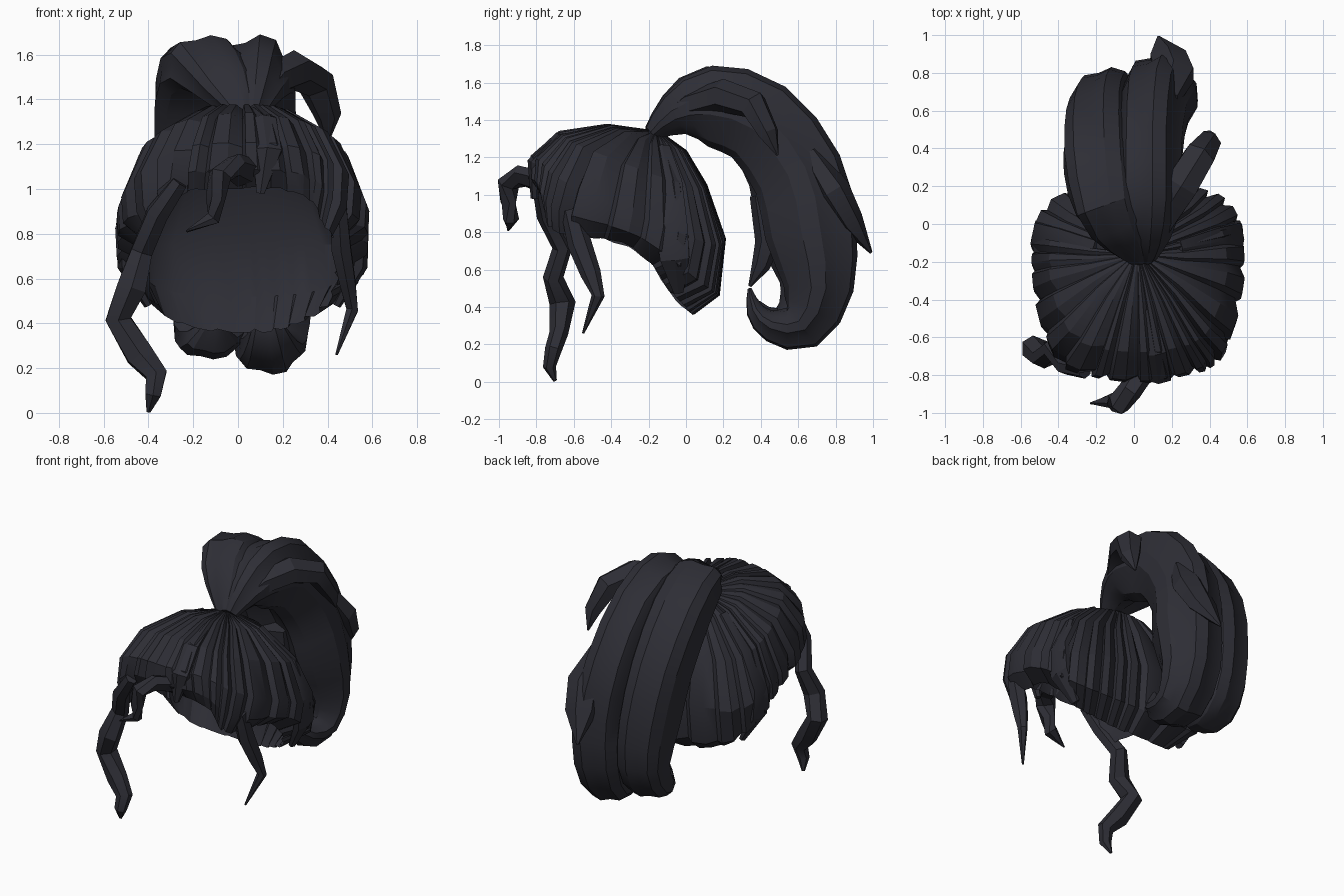
import bpy, bmesh, math, random
from mathutils import Vector

random.seed(4)
hair = bpy.data.materials.new("dark_charcoal")
hair.diffuse_color = (0.027, 0.027, 0.036, 1)


def catmull(a, b, c, d, t):
    return tuple(0.5 * (2*q + (r-p)*t + (2*p-5*q+4*r-s)*t*t + (3*q-p-3*r+s)*t**3)
                 for p, q, r, s in zip(a, b, c, d))


def finish(name, bm, angle=28):
    bmesh.ops.recalc_face_normals(bm, faces=bm.faces)
    me = bpy.data.meshes.new(name)
    bm.to_mesh(me)
    bm.free()
    ob = bpy.data.objects.new(name, me)
    bpy.context.collection.objects.link(ob)
    me.materials.append(hair)
    bpy.ops.object.select_all(action='DESELECT')
    ob.select_set(True)
    bpy.context.view_layer.objects.active = ob
    bpy.ops.object.shade_smooth_by_angle(angle=math.radians(angle))
    return ob


def lock(name, pts, sides=6, sub=1, ridge=0.0, wide=(1, 0, 0)):
    """Tapered strand; each point is x, y, z, half width, half thickness."""
    path = []
    for i in range(len(pts) - 1):
        a, d = pts[max(i-1, 0)], pts[min(i+2, len(pts)-1)]
        path += [catmull(a, pts[i], pts[i+1], d, k/sub) for k in range(sub)]
    path.append(pts[-1])
    bm = bmesh.new()
    rings = []
    scale = [1 - ridge * (0, 1, 0.25)[j % 3] * random.uniform(0.5, 1.3) for j in range(sides)]
    for i, p in enumerate(path):
        c = Vector(p[:3])
        t = (Vector(path[min(i+1, len(path)-1)][:3]) - Vector(path[max(i-1, 0)][:3])).normalized()
        w = Vector(wide)
        w = (w - t * w.dot(t)).normalized()
        n = t.cross(w)
        ring = []
        for j in range(sides):
            a = 2 * math.pi * (j + 0.5) / sides
            ring.append(bm.verts.new(c + scale[j] * (w * max(p[3], .004) * math.cos(a)
                                                     + n * max(p[4], .004) * math.sin(a))))
        rings.append(ring)
    for r, s in zip(rings, rings[1:]):
        for j in range(sides):
            k = (j + 1) % sides
            bm.faces.new((r[j], r[k], s[k], s[j]))
    bm.faces.new(rings[0])
    bm.faces.new(rings[-1])
    return finish(name, bm)


# Gathered cap: rings from the knot to the hairline, keyed from the front round to the back
RINGS = [
    [(0, -.22, 1.35), (.03, -.21, 1.35), (.05, -.2, 1.34), (.06, -.17, 1.33), (.05, -.13, 1.32), (0, -.11, 1.32)],
    [(0, -.42, 1.37), (.11, -.41, 1.37), (.2, -.36, 1.345), (.25, -.2, 1.28), (.17, -.05, 1.24), (0, 0, 1.23)],
    [(0, -.67, 1.33), (.2, -.65, 1.31), (.36, -.56, 1.25), (.465, -.22, 1.12), (.36, .05, 1.03), (0, .1, 1.05)],
    [(0, -.82, 1.2), (.25, -.78, 1.18), (.45, -.65, 1.07), (.555, -.24, .88), (.46, .12, .74), (0, .2, .77)],
    [(0, -.83, 1.08), (.27, -.79, 1.06), (.44, -.69, .92), (.55, -.26, .78), (.45, .08, .53), (0, .17, .47)],
    [(0, -.77, 1.0), (.27, -.76, .98), (.39, -.69, .79), (.44, -.3, .73), (.35, -.06, .45), (0, .04, .36)],
]


def ring_point(ring, u):
    loop = ring + [(-x, y, z) for x, y, z in ring[-2:0:-1]]
    n = len(loop)
    i = int(u * n)
    p = Vector(catmull(*[loop[(i + k) % n] for k in (-1, 0, 1, 2)], u * n - i))
    p.x += 0.02
    return p


def even(f):
    """Turn a share of the full circle into a place along the unevenly spaced keys."""
    g = min(f, 1 - f) * 360
    u = g / 25 if g < 50 else 2 + (g - 50) / 130 * 3
    return u / 10 if f < .5 else (1 - u / 10) % 1


CLUMPS = 27
widths = [random.uniform(0.5, 1.6) for _ in range(CLUMPS)]
heights = [random.uniform(0.5, 1.4) for _ in range(CLUMPS)]
total = sum(widths)
mid = Vector((0.02, -.3, .85))
us = [even((sum(widths[:c]) + widths[c] * f) / total) for c in range(CLUMPS) for f in (0, .14, .6)]


def bridge(bm, a, b):
    for j in range(len(a)):
        k = (j + 1) % len(a)
        bm.faces.new((a[j], a[k], b[k], b[j]))


bm = bmesh.new()
grid = []
for r, ring in enumerate(RINGS):
    row = []
    for j, u in enumerate(us):
        p = ring_point(ring, u)
        # overlapping clumps: a sharp crease, then a rounded ridge
        rise = (-0.022, 0.012, 0.014)[j % 3] * heights[j // 3] * (0, .6, 1, 1, 1, .5)[r]
        p += (p - mid).normalized() * rise
        if r == 5:
            p.z += 0.03 * (heights[j // 3] - .95)
        row.append(bm.verts.new(p))
    grid.append(row)
# smooth inside lining, joined at the hairline
for r in (4, 3, 2, 1):
    row = []
    for u in us:
        p = ring_point(RINGS[r], u)
        row.append(bm.verts.new(p + (mid - p).normalized() * (0, .04, .06, .08, .08)[r]))
    grid.append(row)
for a, b in zip(grid, grid[1:]):
    bridge(bm, a, b)
bm.faces.new(grid[0])
bm.faces.new(grid[-1])
finish("hair_cap", bm)

# Ponytail: two big curling locks side by side
lock("ponytail_left", [
    (.03, -.18, 1.33, .06, .05), (-.04, -.07, 1.46, .14, .09), (-.14, .1, 1.55, .19, .14),
    (-.18, .33, 1.43, .21, .18), (-.18, .53, 1.13, .2, .21), (-.15, .61, .8, .19, .22),
    (-.13, .66, .52, .18, .16), (-.13, .58, .36, .17, .12), (-.12, .46, .33, .12, .07),
    (-.1, .38, .42, .03, .02)], sides=15, sub=2, ridge=.12)
lock("ponytail_right", [
    (.06, -.18, 1.33, .06, .05), (.07, -.06, 1.43, .13, .12), (.08, .13, 1.475, .18, .22),
    (.08, .39, 1.39, .18, .24), (.1, .6, 1.11, .19, .25), (.14, .67, .8, .2, .25),
    (.14, .71, .5, .195, .19), (.14, .62, .3, .17, .14), (.14, .46, .3, .13, .09),
    (.13, .37, .38, .08, .05), (.12, .34, .5, .01, .01)], sides=15, sub=2, ridge=.12)
lock("ponytail_back_spike", [
    (.17, .66, 1.22, .07, .06), (.21, .79, 1.02, .12, .09), (.18, .88, .86, .11, .07),
    (.13, .99, .69, .008, .008)])
lock("ponytail_inner_spike", [
    (-.02, .4, 1.0, .12, .06), (-.02, .44, .75, .12, .07), (0, .4, .62, .07, .05),
    (.0, .34, .51, .008, .008)])
lock("ponytail_side_wisp", [
    (.07, -.15, 1.36, .05, .05), (.15, .04, 1.48, .09, .08), (.25, .2, 1.53, .1, .09),
    (.345, .36, 1.48, .09, .08), (.4, .44, 1.33, .065, .055), (.4, .49, 1.21, .006, .006)],
    wide=(.8, -.6, 0))

# Fringe
lock("fringe_curl", [
    (.04, -.78, 1.07, .08, .05), (-.02, -.88, 1.1, .07, .05), (-.08, -.95, 1.06, .065, .05),
    (-.1, -.95, .96, .045, .045), (-.11, -.935, .87, .045, .035), (-.23, -.95, .81, .006, .006)],
    wide=(.7, -.3, .6))
lock("fringe_drop", [
    (.07, -.45, 1.345, .04, .02), (.11, -.68, 1.3, .07, .035), (.13, -.81, 1.17, .075, .04),
    (.1, -.81, .98, .02, .02)])

# Loose strands framing the face
lock("long_side_strand", [
    (-.26, -.78, 1.03, .04, .04), (-.36, -.75, .89, .055, .05), (-.43, -.66, .72, .055, .055),
    (-.475, -.71, .56, .075, .055), (-.535, -.66, .42, .065, .07), (-.44, -.68, .26, .07, .05),
    (-.365, -.71, .17, .055, .045), (-.38, -.73, .08, .04, .035), (-.4, -.7, .005, .01, .01)])
lock("short_side_strand", [
    (.45, -.62, .92, .04, .05), (.46, -.57, .74, .05, .065), (.49, -.51, .58, .04, .055),
    (.51, -.47, .46, .03, .035), (.44, -.55, .26, .006, .006)])

# Flat hanging clumps behind the ears, following the cap
for s, tag in ((1, "right"), (-1, "left")):
    lock("ear_clump_" + tag, [
        (.02 + s*.22, -.13, 1.25, .05, .025), (.02 + s*.42, -.09, 1.06, .08, .035),
        (.02 + s*.53, -.08, .84, .1, .035), (.02 + s*.52, -.06, .66, .09, .04),
        (.02 + s*.42, -.04, .48, .03, .02)], wide=(0, 1, 0))
